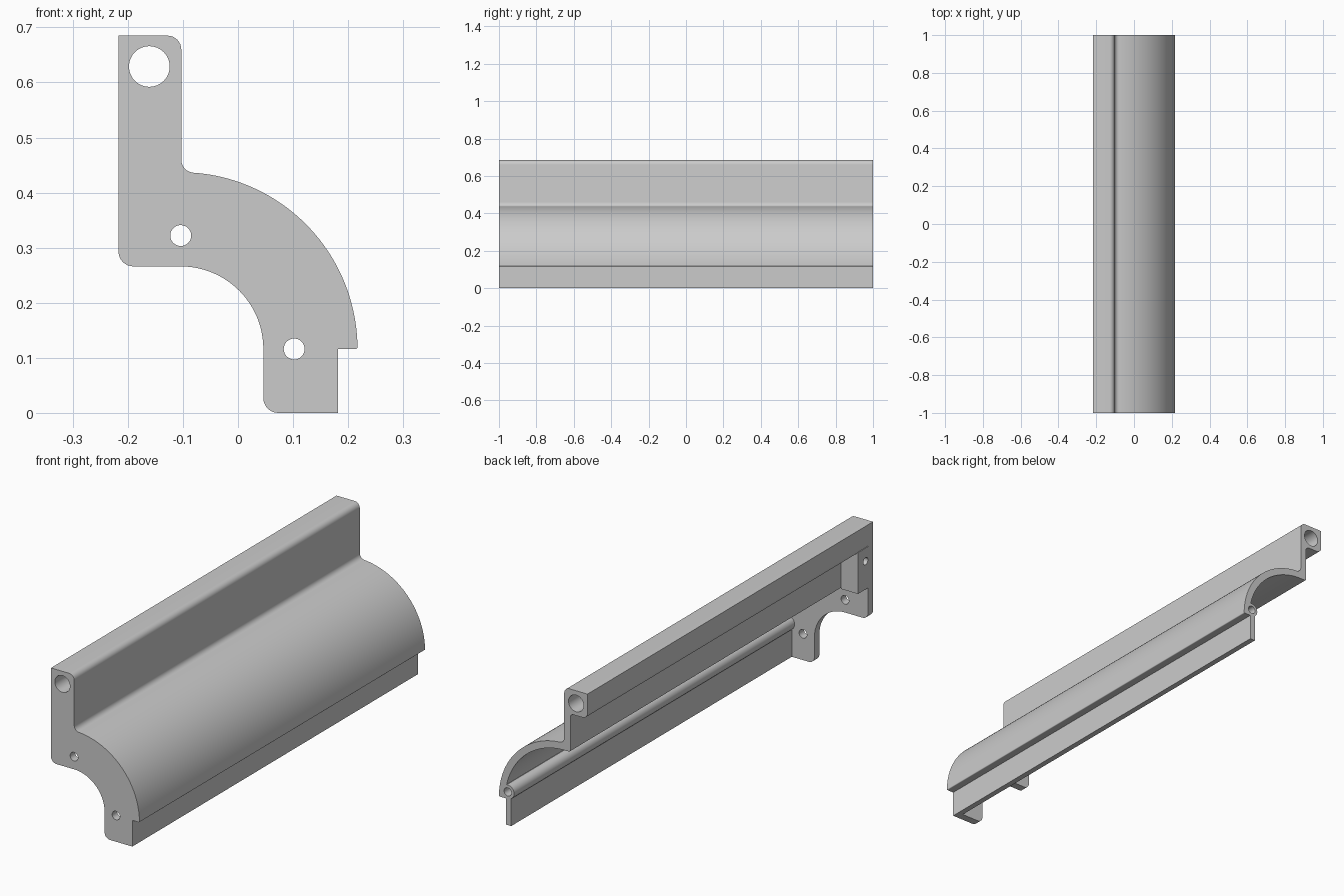
import bpy, bmesh
from math import cos, sin, radians
from mathutils import Vector

old = bpy.data.objects.get("Cube")
if old:
    bpy.data.objects.remove(old)

grey = bpy.data.materials.new("plain grey")
grey.use_nodes = True
GREY = (0.6, 0.6, 0.6, 1)
grey.diffuse_color = GREY
grey.node_tree.nodes["Principled BSDF"].inputs["Base Color"].default_value = GREY


def arc(cx, cz, r, a0, a1, n=32):
    """Points on an arc, angles in degrees."""
    angles = [radians(a0 + (a1 - a0) * i / n) for i in range(n + 1)]
    return [(cx + r * cos(a), cz + r * sin(a)) for a in angles]


def circle(cx, cz, r):
    return arc(cx, cz, r, 0, 360)[:-1]


def rounded(points, n=8):
    """Outline whose corners given as (x, z, radius) are filleted."""
    out = []
    for i, p in enumerate(points):
        if len(p) == 2:
            out.append(p)
            continue
        c, r = Vector(p[:2]), p[2]
        u = (Vector(points[i - 1][:2]) - c).normalized()
        v = (Vector(points[(i + 1) % len(points)][:2]) - c).normalized()
        half = u.angle(v) / 2
        centre = c + (u + v).normalized() * (r / sin(half))
        reach = r * cos(half) / sin(half)
        start = (c + u * reach - centre).normalized()
        end = (c + v * reach - centre).normalized()
        out += [tuple(centre + start.slerp(end, k / n).normalized() * r) for k in range(n + 1)]
    return out


def prism(name, loops, lo, hi, axis="y"):
    """Extrude an outline with holes along y or x."""
    bm = bmesh.new()
    for loop in loops:
        vs = [bm.verts.new((u, lo, w) if axis == "y" else (lo, u, w)) for u, w in loop]
        for i, v in enumerate(vs):
            bm.edges.new((vs[i - 1], v))
    bmesh.ops.triangle_fill(bm, use_beauty=True, edges=bm.edges[:])
    new = bmesh.ops.extrude_face_region(bm, geom=bm.faces[:], use_keep_orig=True)["geom"]
    step = (0, hi - lo, 0) if axis == "y" else (hi - lo, 0, 0)
    bmesh.ops.translate(bm, vec=step, verts=[g for g in new if isinstance(g, bmesh.types.BMVert)])
    bmesh.ops.recalc_face_normals(bm, faces=bm.faces[:])
    mesh = bpy.data.meshes.new(name)
    bm.to_mesh(mesh)
    bm.free()
    mesh.materials.append(grey)
    ob = bpy.data.objects.new(name, mesh)
    bpy.context.collection.objects.link(ob)
    bpy.ops.object.select_all(action="DESELECT")
    ob.select_set(True)
    bpy.context.view_layer.objects.active = ob
    bpy.ops.object.shade_smooth_by_angle(angle=radians(30))


# Shared dimensions
LEFT, WALL, TOP = -0.217, -0.103, 0.685
INNER_WALL = WALL - 0.03
CX, CZ = -0.104, 0.116          # centre of the quarter round
R_OUT, R_SHELL, R_PLATE = 0.321, 0.29, 0.15
FRONT, PLATE_BACK, BACK = -1, -0.965, 1
STEP, SKIRT = 0.182, 0.157      # outer and inner face of the lower skirt
tube_hole = circle(-0.161, 0.629, 0.037)

# Outer contour common to the end plate and the long shell
outer = [(LEFT, TOP), (WALL, TOP, 0.025), (WALL, CZ + R_OUT, 0.024)]
outer += arc(CX, CZ, R_OUT, 85, 1, 40) + [(CX + R_OUT, CZ, 0.004), (STEP, CZ), (STEP, 0)]

# Front end plate with screw holes
plate = outer + [(0.046, 0, 0.027)] + arc(CX, CZ, R_PLATE, 0, 90)
plate += [(LEFT, CZ + R_PLATE, 0.027)]
prism("front_end_plate",
      [rounded(plate), tube_hole, circle(-0.104, 0.322, 0.019), circle(0.102, 0.116, 0.019)],
      FRONT, PLATE_BACK)

# Long shell: tube rail, wall, quarter round, screw boss and skirt
shell = outer + [(SKIRT, 0)] + arc(0.174, 0.147, 0.031, 237, 82, 20)
shell += arc(CX, CZ, R_SHELL, 12.5, 88)
shell += [(INNER_WALL, CZ + R_SHELL, 0.008), (INNER_WALL, 0.575, 0.015), (LEFT, 0.575, 0.024)]
prism("long_shell", [rounded(shell), tube_hole, circle(0.174, 0.147, 0.018)],
      PLATE_BACK, BACK)

# Mounting block behind the end plate, with a side screw hole
y1, z0, z1 = -0.895, 0.405, 0.588
prism("mounting_block",
      [[(PLATE_BACK, z0), (y1, z0), (y1, z1), (PLATE_BACK, z1)], circle(-0.948, 0.53, 0.016)],
      LEFT, INNER_WALL, axis="x")
